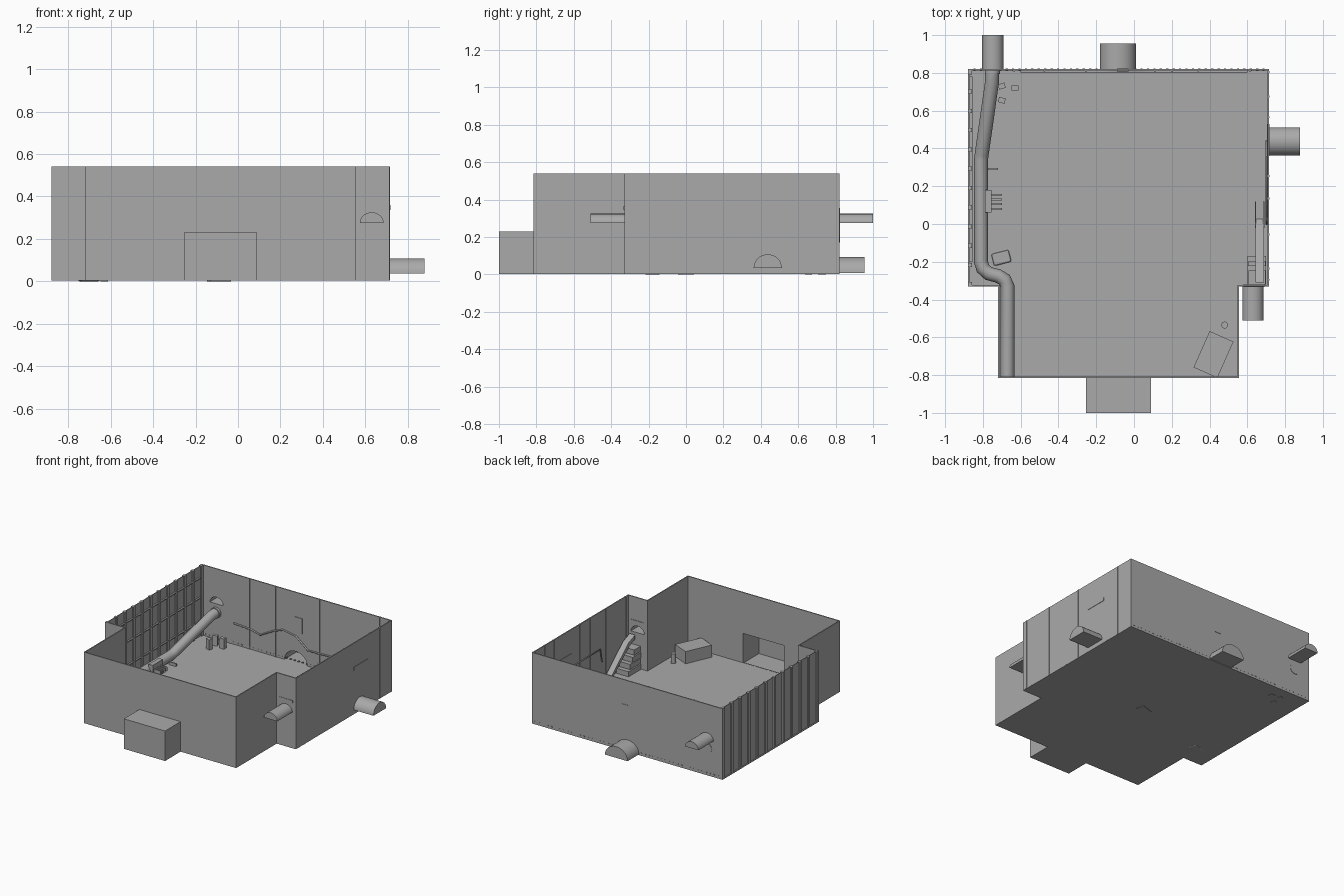
import bpy, bmesh, math
from mathutils import Vector, Matrix

cube = bpy.data.objects.get("Cube")
if cube:
    bpy.data.objects.remove(cube, do_unlink=True)

grey = bpy.data.materials.new("concrete_grey")
grey.use_nodes = True
GREY = (0.4, 0.4, 0.4, 1)
grey.diffuse_color = GREY
grey.node_tree.nodes["Principled BSDF"].inputs["Base Color"].default_value = GREY
H, BASE, T = 0.54, 0.006, 0.008   # wall top, floor level, wall thickness


def finish(name, bm):
    bmesh.ops.recalc_face_normals(bm, faces=bm.faces)
    me = bpy.data.meshes.new(name)
    bm.to_mesh(me)
    bm.free()
    me.materials.append(grey)
    ob = bpy.data.objects.new(name, me)
    bpy.context.scene.collection.objects.link(ob)
    return ob


def add_box(bm, x, y, z, turn=0):
    size = [b - a for a, b in (x, y, z)]
    mid = [(a + b) / 2 for a, b in (x, y, z)]
    m = Matrix.Translation(mid) @ Matrix.Rotation(turn, 4, 'Z') @ Matrix.Diagonal((*size, 1))
    bmesh.ops.create_cube(bm, size=1, matrix=m)


def boxes(name, items):
    bm = bmesh.new()
    for item in items:
        add_box(bm, *item)
    return finish(name, bm)


def prism(name, profile, axis, start, end, open_start=False):
    """Extrude a 2D profile along one axis."""
    def place(p, d):
        return {'x': (d, p[0], p[1]), 'y': (p[0], d, p[1]), 'z': (p[0], p[1], d)}[axis]
    bm = bmesh.new()
    a = [bm.verts.new(place(p, start)) for p in profile]
    b = [bm.verts.new(place(p, end)) for p in profile]
    n = len(profile)
    for i in range(n):
        bm.faces.new((a[i], a[(i + 1) % n], b[(i + 1) % n], b[i]))
    bm.faces.new(b)
    if not open_start:
        bm.faces.new(a)
    return finish(name, bm)


def smooth(ob):
    bpy.ops.object.select_all(action='DESELECT')
    ob.select_set(True)
    bpy.context.view_layer.objects.active = ob
    bpy.ops.object.shade_smooth_by_angle(angle=math.radians(40))


def arch(centre, r, low, rise):
    return [(centre + r * math.cos(math.pi * i / 20), low + rise * math.sin(math.pi * i / 20))
            for i in range(21)]


def tube(name, points, radius):
    cu = bpy.data.curves.new(name, 'CURVE')
    cu.dimensions = '3D'
    cu.bevel_depth, cu.bevel_resolution, cu.use_fill_caps = radius, 4, True
    sp = cu.splines.new('POLY')
    sp.points.add(len(points) - 1)
    for q, p in zip(sp.points, points):
        q.co = (*p, 1)
    cu.materials.append(grey)
    ob = bpy.data.objects.new(name, cu)
    bpy.context.scene.collection.objects.link(ob)
    return ob


def cut(wall, profile, axis, a, b):
    cutter = prism("cutter", profile, axis, a, b)
    mod = wall.modifiers.new("opening", 'BOOLEAN')
    mod.object, mod.solver = cutter, 'EXACT'
    bpy.context.view_layer.update()
    dg = bpy.context.evaluated_depsgraph_get()
    me = bpy.data.meshes.new_from_object(wall.evaluated_get(dg))
    wall.modifiers.clear()
    wall.data = me
    bpy.data.objects.remove(cutter, do_unlink=True)


# Floor and perimeter walls
L, R, FL, FR = -0.88, 0.715, -0.72, 0.555
BACK, STEP, FRONT = 0.82, -0.33, -0.815
prism("floor", [(L, STEP), (FL, STEP), (FL, FRONT), (FR, FRONT), (FR, STEP),
                (R, STEP), (R, BACK), (L, BACK)], 'z', 0.003, BASE + 0.002)
Z = (0.004, H)
front = boxes("front_wall", [((FL, FR), (FRONT, FRONT + T), Z)])
back = boxes("back_wall", [((L, R), (BACK - T, BACK), Z)])
left = boxes("left_wall", [((R - T, R), (STEP, BACK), Z)])
step_l = boxes("left_step_wall", [((FR, R), (STEP, STEP + T), Z)])
boxes("right_step_wall", [((L, FL), (STEP, STEP + T), Z)])
boxes("front_side_walls", [((FL, FL + T), (FRONT, STEP + T), Z),
                           ((FR - T, FR), (FRONT, STEP + T), Z)])

# Corrugated wall: thin sheet with upright ribs on both sides
boxes("corrugated_wall", [((-0.871, -0.867), (STEP, 0.797), Z)])
boxes("corrugated_ribs", [((L, -0.858), (y, y + 0.022), Z)
                          for y in [STEP + 0.102 * i for i in range(12)]])
boxes("corrugated_rails", [((-0.867, -0.855), (-0.2, 0.78), (z, z + 0.008)) for z in (0.12, 0.3, 0.45)])

# Entrance passage
door = [(-0.255, 0.003), (0.09, 0.003), (0.09, 0.23), (-0.255, 0.23)]
prism("front_passage", door, 'y', FRONT, -1, True)
cut(front, [(u, max(z, 0.009)) for u, z in door], 'y', FRONT - 0.05, FRONT + 0.05)

# Half-round tunnels: name, profile, axis, wall plane, outer end, wall
for name, prof, axis, plane, end, wall in (
        ("back_tunnel", arch(-0.085, 0.095, 0.008, 0.085), 'y', BACK, 0.955, back),
        ("upper_back_tunnel", arch(-0.748, 0.056, 0.275, 0.05), 'y', BACK, 1.0, back),
        ("left_tunnel", arch(0.437, 0.075, 0.036, 0.072), 'x', R, 0.88, left),
        ("step_tunnel", arch(0.63, 0.056, 0.275, 0.05), 'y', STEP, -0.51, step_l)):
    smooth(prism(name, prof, axis, plane, end, True))
    cut(wall, prof, axis, plane - 0.04, plane + 0.04)

# Upright seams on walls, both faces
boxes("back_seams", [((x, x + 0.01), (BACK - T - 0.004, BACK + 0.001), Z)
                     for x in (-0.64, -0.48, -0.26, 0.107, 0.197, 0.335, 0.61)])
boxes("left_seams", [((R - T - 0.004, R + 0.002), (y, y + 0.01), Z)
                     for y in (-0.3, -0.24, -0.06, 0.13, 0.25, 0.56, 0.67, 0.8)])
boxes("base_studs", [((x, x + 0.012), (BACK - T - 0.002, BACK + 0.002), (0.02, 0.026))
                     for x in [-0.85 + 0.034 * i for i in range(46)]])

# Vents and wall hatch
boxes("wall_vents", [((R - 0.012, R + 0.003), (0.36, 0.53), (0.335, 0.36)),
                     ((0.58, 0.69), (STEP - 0.003, STEP + 0.012), (0.345, 0.365)),
                     ((-0.09, -0.03), (BACK - 0.012, BACK + 0.003), (0.24, 0.355))])

# Cable run along the inside of the back wall
tube("wall_cable", [(x, BACK - 0.013, z) for x, z in (
    (-0.6, 0.17), (-0.45, 0.16), (-0.38, 0.14), (-0.27, 0.2), (-0.19, 0.23), (-0.08, 0.21),
    (0.02, 0.13), (0.12, 0.13), (0.35, 0.14), (0.6, 0.14))], 0.006)
tube("left_cable", [(R - 0.013, y, z) for y, z in (
    (0.0, 0.16), (0.02, 0.26), (0.4, 0.26), (0.44, 0.13))], 0.005)

# Large pipe: slopes down from the back wall, then follows the floor
bends = [(-0.81, -0.2), (-0.80, -0.235), (-0.77, -0.262), (-0.72, -0.275),
         (-0.685, -0.295), (-0.67, -0.33), (-0.67, FRONT)]
tube("large_pipe", [(-0.75, BACK, 0.21), (-0.752, 0.75, 0.205), (-0.806, 0.37, 0.05),
                    (-0.81, 0.34, 0.044)] + [(x, y, 0.044) for x, y in bends], 0.037)
ring = bmesh.new()
bmesh.ops.create_cone(ring, cap_ends=True, segments=24, radius1=0.04, radius2=0.04, depth=0.03,
                      matrix=Matrix.Translation((-0.75, BACK - 0.012, 0.21)) @ Matrix.Rotation(math.pi / 2, 4, 'X'))
smooth(finish("pipe_collar", ring))

# Conveyor and stepped tower by the upper tunnel
ramp = [(-0.31, 0.26), (-0.23, 0.23), (0.03, BASE), (0.0, BASE), (-0.24, 0.2), (-0.31, 0.23)]
prism("conveyor", ramp, 'x', 0.642, 0.688)
boxes("conveyor_edges", [((x, x + 0.006), (-0.02, 0.12), (BASE, 0.03)) for x in (0.64, 0.684)])
boxes("stepped_tower", [((0.6 + 0.005 * (i % 2), 0.7 - 0.005 * (i % 2)),
                         (-0.32, -0.17 - 0.025 * i), (BASE + 0.045 * i, 0.046 + 0.045 * i))
                        for i in range(4)])

# Loose floor objects
boxes("crate", [((0.352, 0.49), (-0.796, -0.586), (BASE, 0.1), math.radians(-24))])
bm = bmesh.new()
bmesh.ops.create_cone(bm, cap_ends=True, segments=20, radius1=0.018, radius2=0.018, depth=0.075,
                      matrix=Matrix.Translation((0.48, -0.535, 0.043)))
smooth(finish("barrel", bm))
boxes("posts", [((x - 0.018, x + 0.018), (y - 0.014, y + 0.014), (0, 0.085), t)
                for x, y, t in ((-0.7, 0.73, 0.3), (-0.63, 0.72, 0), (-0.7, 0.655, -0.3))])

# Floor hatch with a raised rim, and a comb-shaped machine
hatch = boxes("floor_hatch", [((-0.75, -0.655), (-0.212, -0.147), (0, 0.02), 0.25)])
bev = hatch.modifiers.new("rounded", 'BEVEL')
bev.width, bev.segments = 0.008, 2
boxes("floor_plate", [((-0.14, -0.04), (-0.03, 0.03), (0, 0.005), 0.3)])
boxes("comb_machine", [((-0.79, -0.755), (0.06, 0.18), (BASE, 0.095))] +
      [((-0.757, -0.7), (y, y + 0.01), (0.03, 0.06)) for y in (0.075, 0.1, 0.125, 0.15)] +
      [((-0.78, -0.72), (0.287, 0.297), (BASE, 0.03))])
